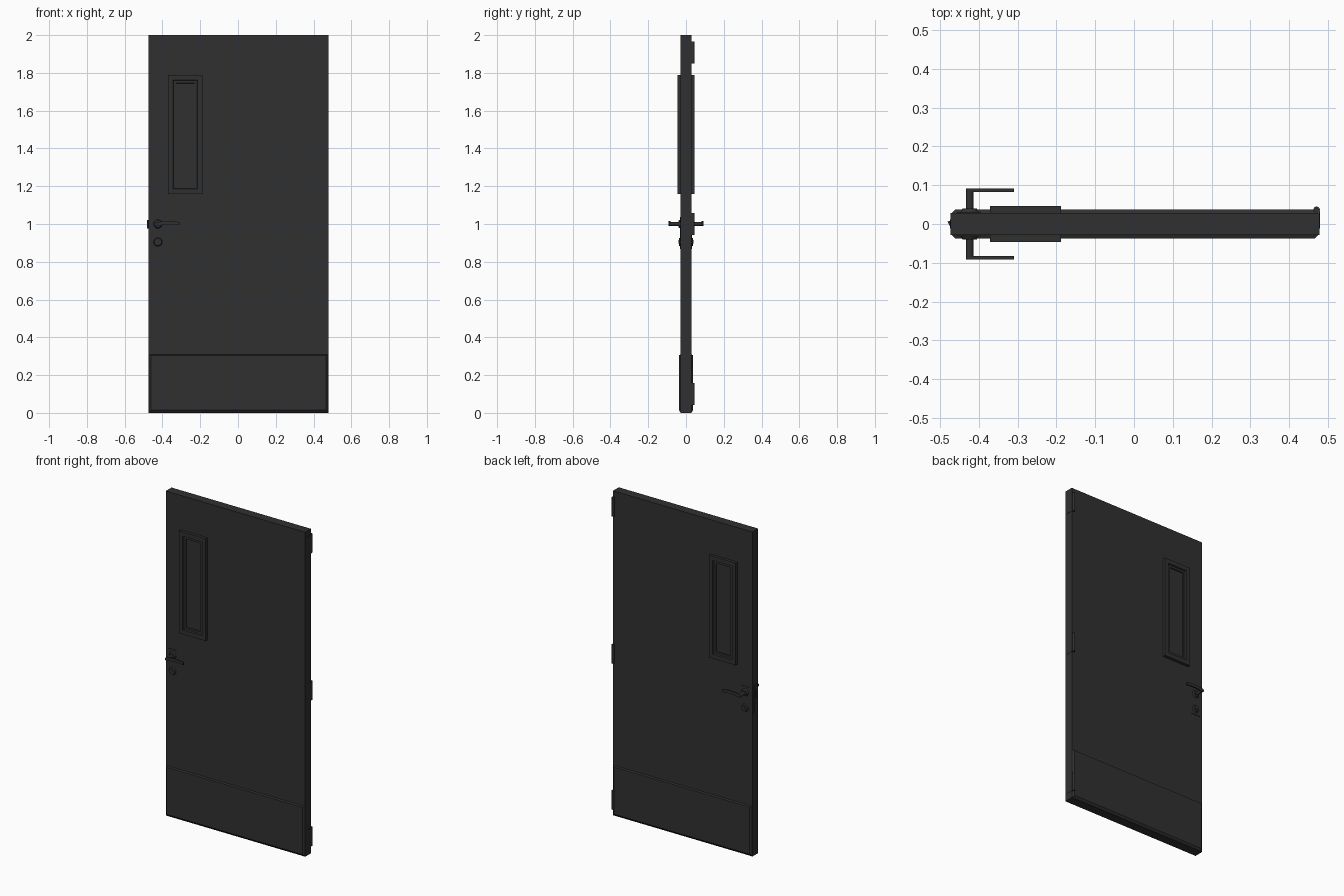
import bpy, bmesh, math
from mathutils import Matrix, Vector

if "Cube" in bpy.data.objects:
    bpy.data.objects.remove(bpy.data.objects["Cube"])

black = bpy.data.materials.new("charcoal_black")
black.diffuse_color = (0.03, 0.03, 0.03, 1)
black.use_nodes = True
black.node_tree.nodes["Principled BSDF"].inputs["Base Color"].default_value = black.diffuse_color


def finish(name, bm, smooth=False):
    bmesh.ops.recalc_face_normals(bm, faces=bm.faces)
    me = bpy.data.meshes.new(name)
    bm.to_mesh(me)
    bm.free()
    ob = bpy.data.objects.new(name, me)
    bpy.context.collection.objects.link(ob)
    me.materials.append(black)
    if smooth:
        bpy.ops.object.select_all(action='DESELECT')
        ob.select_set(True)
        bpy.context.view_layer.objects.active = ob
        bpy.ops.object.shade_smooth_by_angle(angle=math.radians(35))
    return ob


def add_box(bm, x0, x1, y0, y1, z0, z1):
    m = Matrix.Translation(((x0 + x1) / 2, (y0 + y1) / 2, (z0 + z1) / 2))
    m = m @ Matrix.Diagonal((x1 - x0, abs(y1 - y0), z1 - z0, 1))
    return bmesh.ops.create_cube(bm, size=1, matrix=m)["verts"]


def box(name, *dims):
    bm = bmesh.new()
    add_box(bm, *dims)
    return finish(name, bm)


def cyl(name, a, b, r1, r2=None, seg=24):
    a, b = Vector(a), Vector(b)
    d = b - a
    m = Matrix.Translation((a + b) / 2) @ d.to_track_quat('Z', 'Y').to_matrix().to_4x4()
    bm = bmesh.new()
    bmesh.ops.create_cone(bm, cap_ends=True, segments=seg, radius1=r1,
                          radius2=r1 if r2 is None else r2, depth=d.length, matrix=m)
    return finish(name, bm, True)


def prism(name, pts, axis, lo, hi):
    # extrude an outline: 'y' outlines are (x, z), 'z' outlines are (x, y)
    bm = bmesh.new()
    at = (lambda p, h: (p[0], h, p[1])) if axis == 'y' else (lambda p, h: (p[0], p[1], h))
    f = bm.faces.new([bm.verts.new(at(p, lo)) for p in pts])
    g = bmesh.ops.extrude_face_region(bm, geom=[f])["geom"]
    bmesh.ops.translate(bm, verts=[v for v in g if isinstance(v, bmesh.types.BMVert)],
                        vec=Vector(at((0, 0), hi - lo)))
    return finish(name, bm)


X0, X1, T = -0.473, 0.478, 0.028

# door leaf
box("door_leaf", X0, X1, -T, T, 0, 2)

for side, s in (("front", -1), ("back", 1)):
    # kick plate with sloping edges
    bm = bmesh.new()
    for v in add_box(bm, X0, X1, s * (T - 0.002), s * 0.038, 0, 0.31):
        if abs(v.co.y) > 0.03:
            v.co.x += 0.013 if v.co.x < 0 else -0.013
            v.co.z += 0.014 if v.co.z < 0.1 else -0.005
    finish(side + "_kick_plate", bm)

    # window frame stepping down to the recessed pane
    bm = bmesh.new()
    add_box(bm, -0.371, -0.188, s * (T - 0.002), s * 0.046, 1.158, 1.788)
    face = max(bm.faces, key=lambda f: f.calc_center_median().y * s)
    for inset, depth in ((0.026, 0), (0.003, 0.008), (0.013, 0), (0.001, 0.007)):
        bmesh.ops.inset_region(bm, faces=[face], thickness=inset, use_even_offset=True)
        bmesh.ops.translate(bm, verts=face.verts, vec=(0, -s * depth, 0))
    finish(side + "_window", bm)

    # lock plate, roses, keyhole cylinder
    box(side + "_lock_plate", -0.457, -0.395, s * (T - 0.001), s * 0.031, 0.868, 1.037)
    cyl(side + "_handle_rose", (-0.424, s * 0.03, 1), (-0.424, s * 0.040, 1), 0.024, 0.018)
    cyl(side + "_key_rose", (-0.424, s * 0.03, 0.905), (-0.424, s * 0.038, 0.905), 0.024, 0.019)
    cyl(side + "_key_barrel", (-0.424, s * 0.03, 0.905), (-0.424, s * 0.041, 0.905), 0.009)

    # lever handle
    cyl(side + "_handle_neck", (-0.424, s * 0.03, 1), (-0.424, s * 0.0915, 1), 0.010)
    top, low = [], []
    for i in range(9):
        t = i / 8
        x = -0.424 + 0.114 * t
        z = 1 + 0.006 * math.sin(math.pi * t) + 0.002 * t
        h = 0.010 - 0.002 * t
        top.append((x, z + h))
        low.append((x, z - h))
    prism(side + "_lever", top + low[::-1], 'y', s * 0.083, s * 0.0915)

# latch on the door edge
box("latch_face_plate", X0 - 0.002, X0 + 0.002, -0.012, 0.012, 0.88, 1.05)
prism("latch_bolt", [(X0, -0.009), (X0, 0.009), (-0.481, 0.006)], 'z', 0.975, 1.02)

# hinges on the back edge
for n, z in (("bottom", 0.1), ("middle", 1.0), ("top", 1.907)):
    box(n + "_hinge_leaf", X1 - 0.002, X1 + 0.0015, -0.012, 0.034, z - 0.058, z + 0.058)
    cyl(n + "_hinge_knuckle", (0.471, 0.0365, z - 0.058), (0.471, 0.0365, z + 0.058), 0.0085, seg=16)
